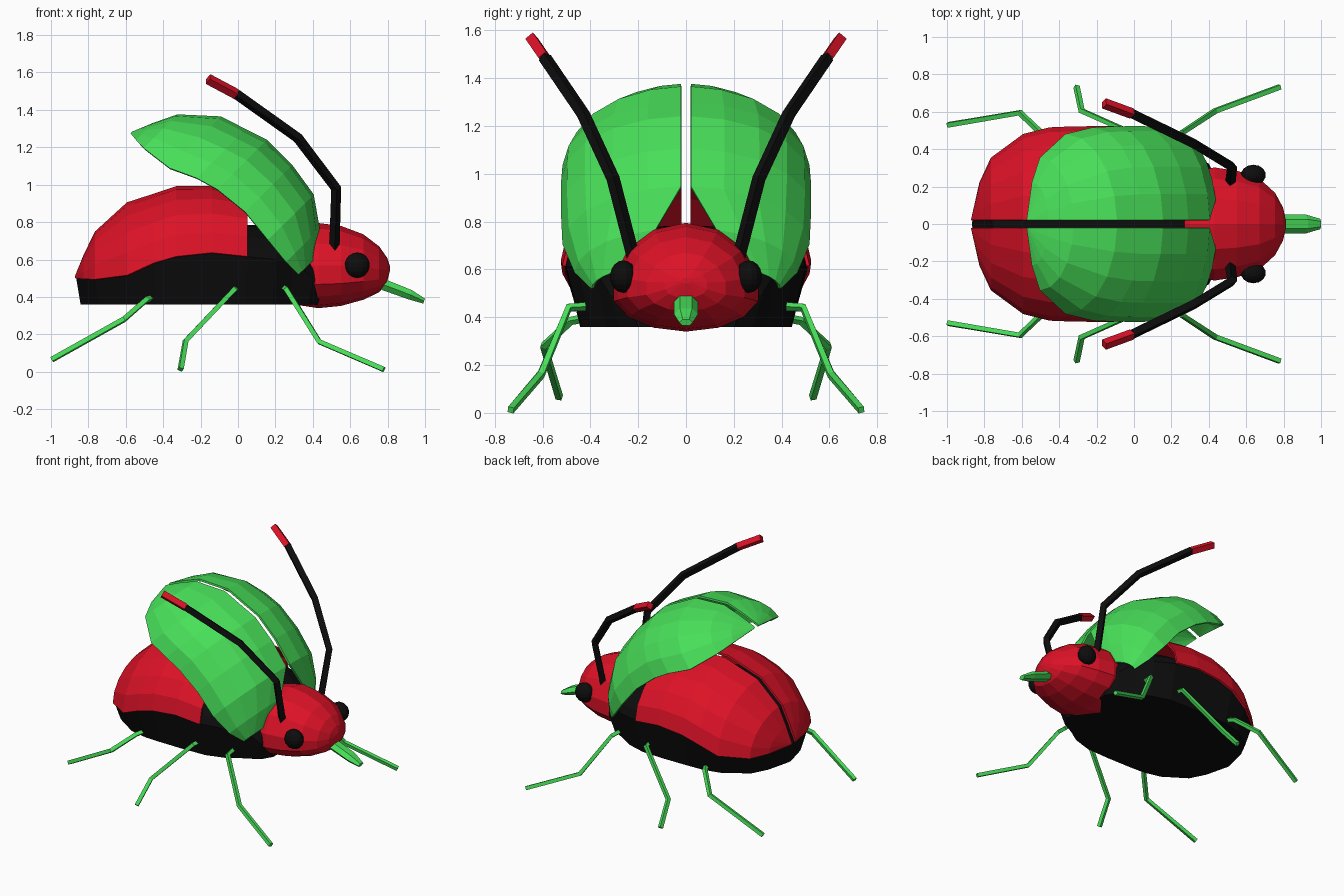
import bpy, bmesh
from math import sin, cos, pi, sqrt
from mathutils import Vector

cube = bpy.data.objects.get("Cube")
if cube:
    bpy.data.objects.remove(cube, do_unlink=True)


def material(name, rgb):
    m = bpy.data.materials.new(name)
    m.use_nodes = True
    m.diffuse_color = (*rgb, 1)
    bsdf = next(n for n in m.node_tree.nodes if n.type == 'BSDF_PRINCIPLED')
    bsdf.inputs["Base Color"].default_value = (*rgb, 1)
    bsdf.inputs["Roughness"].default_value = 0.8
    return m


RED = material("red", (0.72, 0.006, 0.02))
GREEN = material("green", (0.065, 0.74, 0.1))
BLACK = material("black", (0.004, 0.004, 0.004))


def finish(bm, name, mat):
    bmesh.ops.recalc_face_normals(bm, faces=bm.faces)
    mesh = bpy.data.meshes.new(name)
    bm.to_mesh(mesh)
    bm.free()
    mesh.materials.append(mat)
    ob = bpy.data.objects.new(name, mesh)
    bpy.context.collection.objects.link(ob)
    return ob


def loft(name, rings, mat, closed=True):
    """Skin rings of points; closed rings also get end caps."""
    bm = bmesh.new()
    vs = [[bm.verts.new(p) for p in r] for r in rings]
    n = len(rings[0])
    for a, b in zip(vs, vs[1:]):
        for i in range(n if closed else n - 1):
            k = (i + 1) % n
            bm.faces.new((a[i], a[k], b[k], b[i]))
    if closed:
        bm.faces.new(vs[0])
        bm.faces.new(vs[-1])
    return finish(bm, name, mat)


def tube(name, pts, radius, mat):
    """Four-sided rod along a path."""
    cu = bpy.data.curves.new(name, 'CURVE')
    cu.dimensions = '3D'
    cu.bevel_depth = radius
    cu.bevel_resolution = 0
    cu.use_fill_caps = True
    sp = cu.splines.new('POLY')
    sp.points.add(len(pts) - 1)
    for p, co in zip(sp.points, pts):
        p.co = (*co, 1)
    sp.use_smooth = False
    cu.materials.append(mat)
    ob = bpy.data.objects.new(name, cu)
    bpy.context.collection.objects.link(ob)


SIDES = ((-1, "front_side"), (1, "back_side"))

# Dome stations: x, half width, top z, rim z, start angle
DOME = [
    (-.865, .02, .51, .50, 0), (-.82, .22, .62, .495, 0),
    (-.76, .35, .745, .493, 0), (-.59, .475, .90, .515, 0),
    (-.45, .51, .945, .58, 0), (-.33, .515, .985, .615, 0),
    (-.14, .517, .985, .635, 0), (.05, .51, .955, .615, 0),
    (.2, .46, .86, .60, .28), (.295, .39, .75, .60, .76),
]


def shell(name, stations, side, mat, raised):
    rings = []
    for x, w, h, rim, t0 in stations:
        ring = []
        for j in range(6):
            t = t0 + (pi / 2 - t0) * j / 5
            y, z = max(w * sin(t), .02), rim + (h - rim) * cos(t)
            px, pz = x, z
            if raised:  # swung up 45 degrees on the front hinge
                px = (x + z) / sqrt(2) - .312
                pz = (z - x) / sqrt(2) + .305
            ring.append((px, side * y, pz))
        rings.append(ring)
    ob = loft(name, rings, mat, closed=False)
    mod = ob.modifiers.new("thickness", 'SOLIDIFY')
    mod.thickness = .014
    mod.offset = 0


# Red back covers and raised green wing covers
for s, label in SIDES:
    shell("back_cover_" + label, DOME[:8], s, RED, False)
    shell("wing_cover_" + label, DOME, s, GREEN, True)

# Black body with flat belly
rings = []
for x, w, h, rim, _ in DOME + [(.4, .33, .66, .5, 0), (.45, .24, .55, .45, 0)]:
    top = max(min(h - .02, .785), rim + .005)
    wide = max(w - .008, .012)
    half = [(x, wide * sin(t), rim + (top - rim) * cos(t))
            for t in (pi * j / 10 for j in range(6))]
    half.append((-.2 + (x + .2) * .965, wide * .87, .36))
    rings.append(half + [(a, -b, c) for a, b, c in reversed(half[1:])])
loft("body", rings, BLACK)

# Head: x, half width, top, bottom
HEAD = [(.2, .2, .70, .42), (.3, .285, .765, .36), (.43, .31, .795, .34),
        (.55, .292, .78, .352), (.67, .25, .735, .385),
        (.755, .17, .67, .425), (.797, .09, .61, .48), (.812, .02, .565, .54)]
rings = []
for x, w, top, bot in HEAD:
    mid = bot + (top - bot) * .36
    ring = []
    for j in range(14):
        t = 2 * pi * j / 14
        c = cos(t)
        ring.append((x, w * sin(t), mid + c * ((top - mid) if c > 0 else (mid - bot))))
    rings.append(ring)
loft("head", rings, RED)

# Beak: six-sided, tapering to the tip
rings = []
for x, z, w, h in ((.74, .48, .05, .03), (.92, .412, .05, .026), (.995, .378, .028, .014)):
    rings.append([(x + h * .4 * sin(a), w * cos(a), z + h * 1.1 * sin(a))
                  for a in (pi * k / 3 for k in range(6))])
loft("beak", rings, GREEN)

# Legs, drawn for the back side and mirrored
LEGS = {
    "hind_leg": [(-.45, .40, .40), (-.49, .48, .385), (-.61, .595, .28), (-.995, .53, .065)],
    "middle_leg": [(-.01, .42, .445), (-.02, .49, .44), (-.28, .605, .165), (-.307, .733, .012)],
    "front_leg": [(.25, .42, .445), (.26, .49, .44), (.435, .605, .16), (.78, .733, .012)],
}
FEELER = [(.515, .22, .65), (.525, .305, .98), (.32, .43, 1.25), (-.01, .59, 1.485)]
TIP = [FEELER[-1], (-.16, .645, 1.565)]

for s, label in SIDES:
    def flip(pts):
        return [Vector((x, s * y, z)) for x, y, z in pts]

    for name, pts in LEGS.items():
        tube(name + "_" + label, flip(pts), .018, GREEN)
    tube("antenna_" + label, flip(FEELER), .028, BLACK)
    tube("antenna_tip_" + label, flip(TIP), .029, RED)

    # Eyes
    bm = bmesh.new()
    bmesh.ops.create_uvsphere(bm, u_segments=14, v_segments=9, radius=.068)
    bmesh.ops.scale(bm, vec=(1, .82, 1), verts=bm.verts)
    bmesh.ops.translate(bm, vec=(.638, s * .262, .57), verts=bm.verts)
    finish(bm, "eye_" + label, BLACK)
